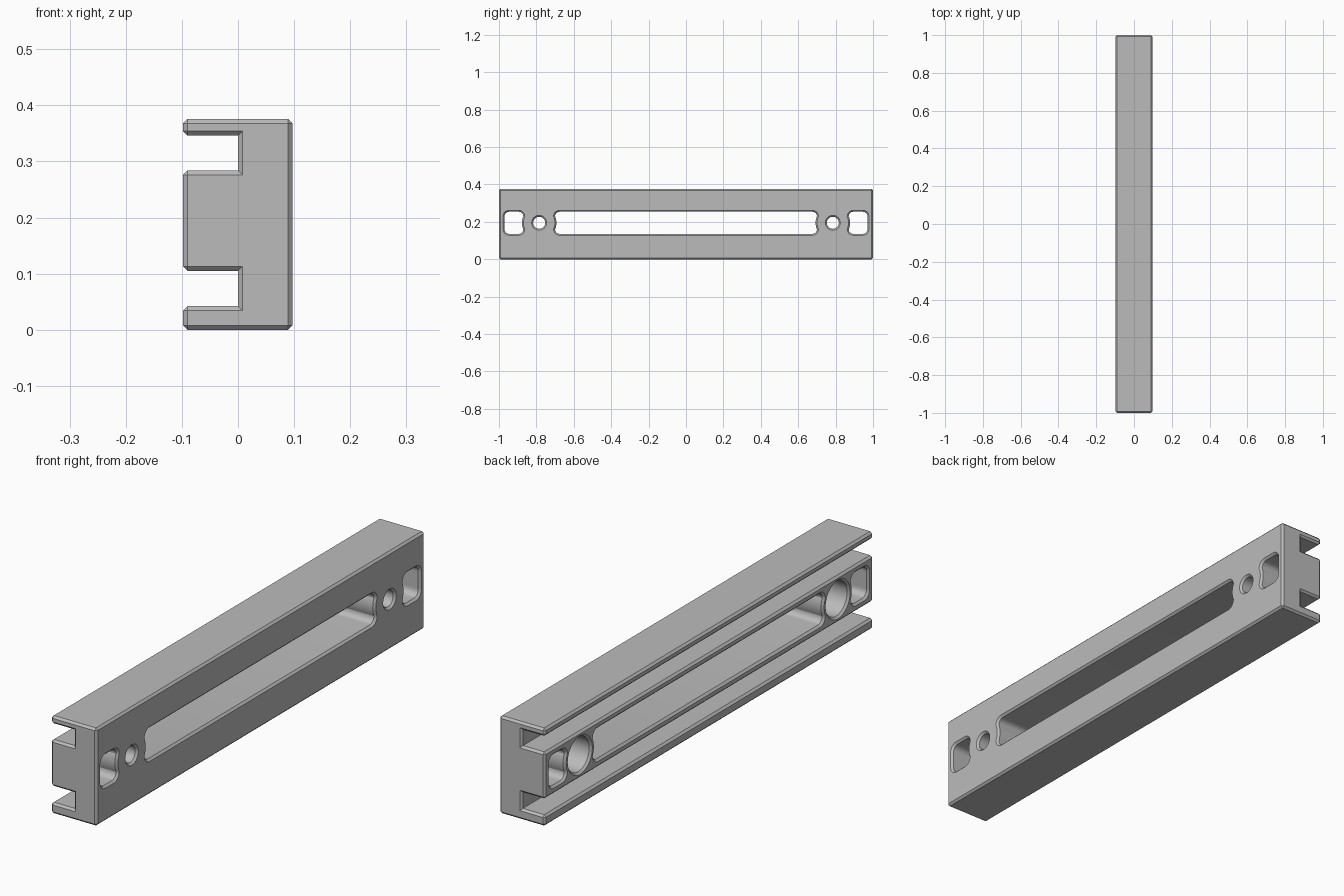
import bpy
import bmesh
from math import sin, cos, pi, sqrt
from mathutils import Vector

if "Cube" in bpy.data.objects:
    bpy.data.objects.remove(bpy.data.objects["Cube"])

CH = 0.008            # chamfer on every outer edge
X0, X1 = -0.098, 0.097
ZC = 0.195            # height of the hole row
BORE_Y = 0.785        # distance of the bolt holes from the middle
WALL_R = 0.092        # wall curving round each bolt hole

grey = bpy.data.materials.new("plain grey")
grey.use_nodes = True
grey.diffuse_color = (0.5, 0.5, 0.5, 1)
grey.node_tree.nodes["Principled BSDF"].inputs["Base Color"].default_value = (0.5, 0.5, 0.5, 1)


def corner_dirs(pts, i):
    """Unit vectors along the edges entering and leaving a corner."""
    p = pts[i]
    return (p - pts[i - 1]).normalized(), (pts[(i + 1) % len(pts)] - p).normalized()


def offset(pts, d):
    """Grow (d > 0) or shrink a counter-clockwise outline."""
    out = []
    for i, p in enumerate(pts):
        a, b = corner_dirs(pts, i)
        n1, n2 = Vector((a.y, -a.x)), Vector((b.y, -b.x))
        out.append(p + (n1 + n2) * d / (1 + n1.dot(n2)))
    return out


def loft(bm, sections):
    """Skin matching rings of 3D points and cap both ends."""
    rings = [[bm.verts.new(p) for p in ring] for ring in sections]
    for a, b in zip(rings, rings[1:]):
        for i in range(len(a)):
            j = (i + 1) % len(a)
            bm.faces.new((a[i], a[j], b[j], b[i]))
    bm.faces.new(rings[0][::-1])
    bm.faces.new(rings[-1])


def finish(bm, name):
    bmesh.ops.remove_doubles(bm, verts=bm.verts, dist=1e-5)
    bmesh.ops.recalc_face_normals(bm, faces=bm.faces)
    mesh = bpy.data.meshes.new(name)
    bm.to_mesh(mesh)
    bm.free()
    mesh.materials.append(grey)
    ob = bpy.data.objects.new(name, mesh)
    bpy.context.collection.objects.link(ob)
    return ob


# Bar: sharp cross-section with two grooves, chamfered at its outer corners
profile = [Vector(p) for p in (
    (X0, 0), (X1, 0), (X1, 0.376), (X0, 0.376), (X0, 0.346), (0, 0.346),
    (0, 0.284), (X0, 0.284), (X0, 0.105), (0, 0.105), (0, 0.042), (X0, 0.042))]
inset = offset(profile, -CH)
middle, end = [], []
for i, p in enumerate(profile):
    a, b = corner_dirs(profile, i)
    if a.cross(b) > 0:
        middle += [p - a * CH, p + b * CH]
        end += [inset[i], inset[i]]
    else:
        middle.append(p)
        end.append(inset[i])
bm = bmesh.new()
loft(bm, [[(p.x, y, p.y) for p in ring] for ring, y in
          ((end, -1), (middle, -1 + CH), (middle, 1 - CH), (end, 1))])
bar = finish(bm, "slotted_bar")


def pocket_outline(y0, y1, half=0.059, r=0.024):
    """Rounded rectangle whose sides give way to the bolt hole walls."""
    pts = []
    for cy, cz, start in ((y1 - r, half - r, 0), (y0 + r, half - r, 1),
                          (y0 + r, r - half, 2), (y1 - r, r - half, 3)):
        for k in range(7):
            t = (start + k / 6) * pi / 2
            pts.append(Vector((cy + r * cos(t), cz + r * sin(t))))
        if start in (1, 3):
            side = y0 if start == 1 else y1
            s = 1 if start == 1 else -1
            pts += [Vector((side, s * (half - r) * (1 - k / 5))) for k in range(1, 10)]
    for p in pts:
        for h in (-BORE_Y, BORE_Y):
            d = p.x - h
            if d * d + p.y * p.y < WALL_R ** 2:
                p.x = h + (1 if d > 0 else -1) * sqrt(WALL_R ** 2 - p.y ** 2)
    return pts


def ring(pts, x):
    return [(x, p.x, ZC + p.y) for p in pts]


# Cutters: long slot, end pockets and stepped bolt holes, all with flared mouths
OVER = 0.001
bm = bmesh.new()
for y0, y1 in ((-0.70, 0.70), (0.87, 0.97), (-0.97, -0.87)):
    shape = pocket_outline(y0, y1)
    mouth = offset(shape, CH + OVER)
    loft(bm, [ring(mouth, X0 - OVER), ring(shape, X0 + CH),
              ring(shape, X1 - CH), ring(mouth, X1 + OVER)])
BORE, HOLE, STEP = 0.067, 0.032, 0.04
for y in (-BORE_Y, BORE_Y):
    steps = ((X0 - OVER, BORE + CH + OVER), (X0 + CH, BORE), (STEP, BORE),
             (STEP, HOLE), (X1 - CH, HOLE), (X1 + OVER, HOLE + CH + OVER))
    loft(bm, [[(x, y + r * cos(k * pi / 20), ZC + r * sin(k * pi / 20))
               for k in range(40)] for x, r in steps])
cutter = finish(bm, "hole_cutter")
cutter.hide_render = True

# Cut the openings and discard the helper
cut = bar.modifiers.new("openings", "BOOLEAN")
cut.operation = "DIFFERENCE"
cut.solver = "EXACT"
cut.object = cutter
bpy.ops.object.select_all(action="DESELECT")
bpy.context.view_layer.objects.active = bar
bar.select_set(True)
bpy.ops.object.modifier_apply(modifier=cut.name)
bpy.data.objects.remove(cutter)
bpy.ops.object.shade_smooth_by_angle(angle=pi / 7)
